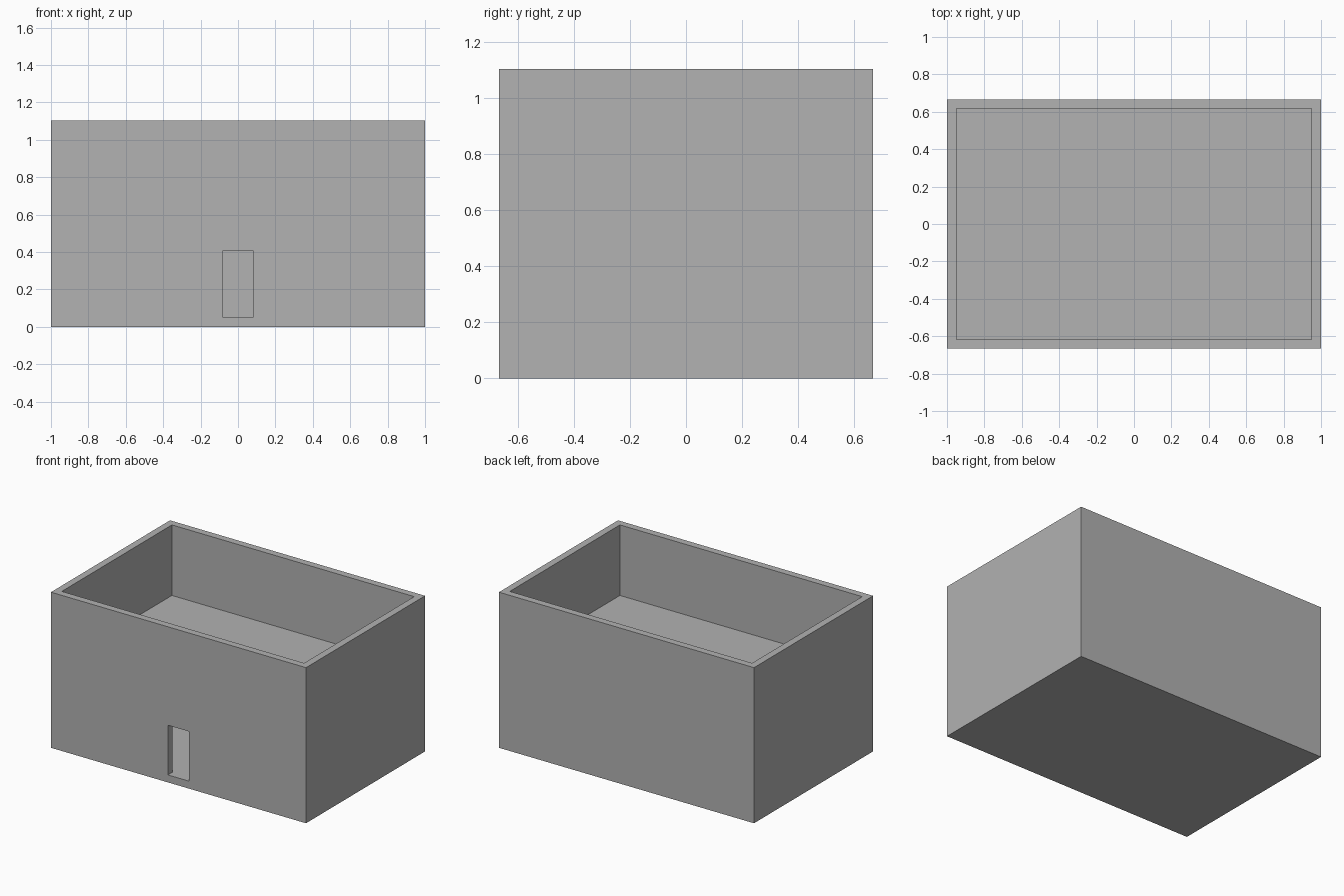
import bpy

# Remove the default object
if "Cube" in bpy.data.objects:
    bpy.data.objects.remove(bpy.data.objects["Cube"], do_unlink=True)

LENGTH, DEPTH, HEIGHT = 2.0, 1.333, 1.103
WALL = 0.05
FLOOR = 0.053            # top of the ground slab
STOREY = 0.5             # clear height of each storey
UPPER = HEIGHT - STOREY  # top of the upper slab
DOOR_HALF, DOOR_TOP = 0.083, 0.405

# Plain concrete colour
concrete = bpy.data.materials.new("concrete_grey")
concrete.use_nodes = True
colour = (0.445, 0.445, 0.445, 1)
concrete.diffuse_color = colour
concrete.node_tree.nodes["Principled BSDF"].inputs["Base Color"].default_value = colour


def box(name, low, high):
    """Axis-aligned box between two corners."""
    centre = [(a + b) / 2 for a, b in zip(low, high)]
    bpy.ops.mesh.primitive_cube_add(size=1, location=centre)
    obj = bpy.context.object
    obj.name = name
    obj.scale = [b - a for a, b in zip(low, high)]
    bpy.ops.object.transform_apply(location=True, rotation=False, scale=True)
    obj.data.materials.append(concrete)
    return obj


def cut(target, cutter):
    """Subtract a box from the target and discard it."""
    cutter.hide_render = True
    bpy.context.view_layer.objects.active = target
    mod = target.modifiers.new("opening", "BOOLEAN")
    mod.operation = "DIFFERENCE"
    mod.solver = "EXACT"
    mod.object = cutter
    bpy.ops.object.modifier_apply(modifier=mod.name)
    bpy.data.objects.remove(cutter, do_unlink=True)


X, Y = LENGTH / 2, DEPTH / 2
IX, IY = X - WALL, Y - WALL

# Outer block of the two-storey building
shell = box("building_shell", (-X, -Y, 0), (X, Y, HEIGHT))

# Open upper storey, enclosed lower room, and front doorway flush with its floor
cut(shell, box("upper_storey", (-IX, -IY, UPPER), (IX, IY, HEIGHT + WALL)))
cut(shell, box("lower_room", (-IX, -IY, FLOOR), (IX, IY, UPPER - WALL)))
cut(shell, box("doorway", (-DOOR_HALF, -Y - WALL, FLOOR), (DOOR_HALF, -IY + WALL, DOOR_TOP)))
